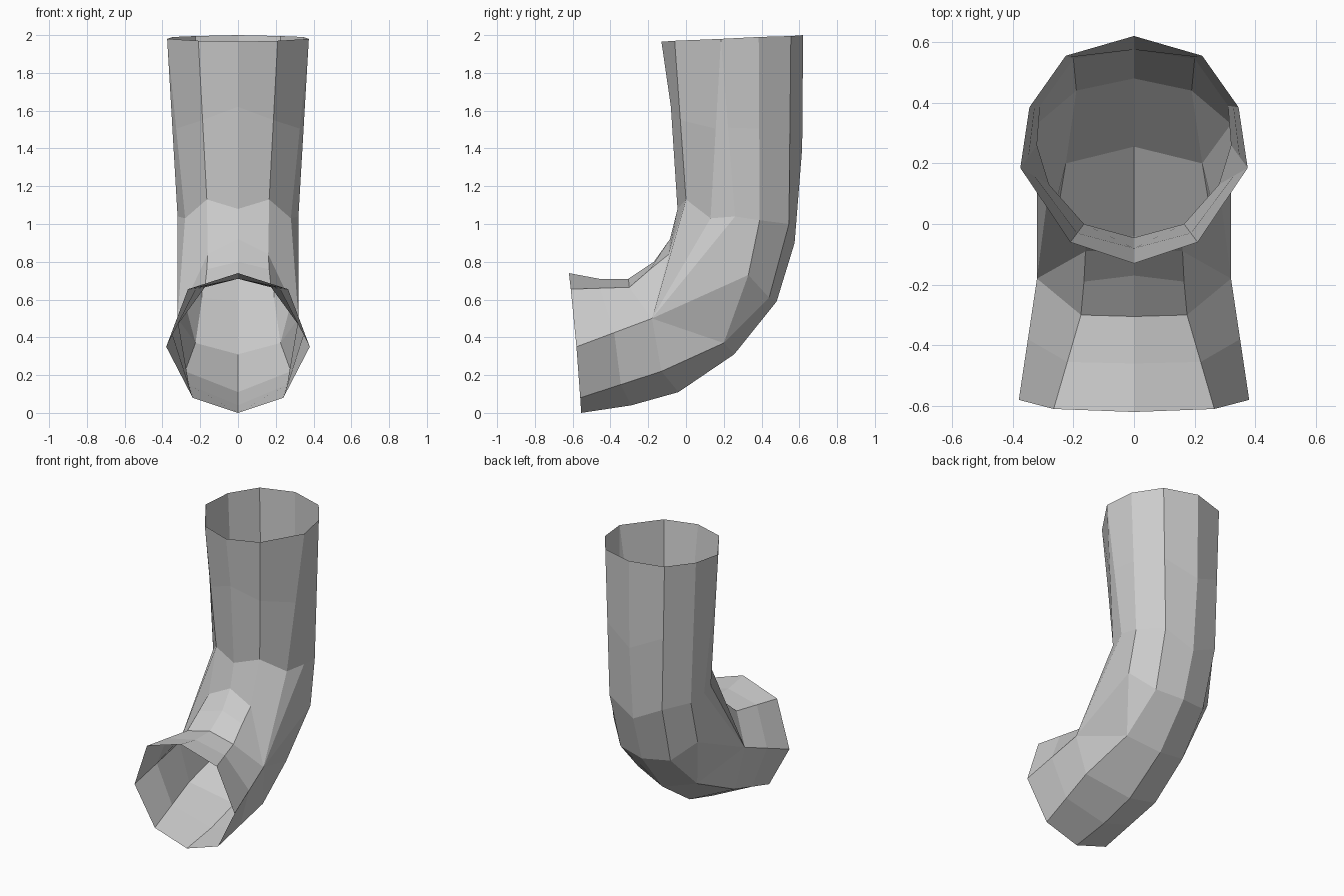
import bpy, bmesh
from mathutils import Vector

if "Cube" in bpy.data.objects:
    bpy.data.objects.remove(bpy.data.objects["Cube"])

# Half cross-sections, inner bend line -> side -> outer bend line.
# None repeats the neighbouring point, so side strips merge where the tube loses sides.
P = (.32, -.18, .5)
top = [(0, -.13, 1.965), (.21, -.06, 1.97), (.375, .185, 1.98), None,
       (.345, .385, 1.99), (.225, .555, 1.995), (0, .62, 2)]
waist = [(0, -.045, 1.08), (.165, 0, 1.13), (.28, .13, 1.03), (.32, .26, 1.04),
         (.31, .39, 1.02), (.2, .545, 1.0), (0, .575, .9)]
bend_a = [(0, -.085, .92), (.16, -.09, .84), P, None,
          (.32, .33, .73), (.19, .44, .61), (0, .48, .59)]
bend_b = [(0, -.17, .8), (.165, -.19, .76), P, None,
          (.225, .2, .37), None, (0, .255, .31)]
bend_c = [(0, -.305, .71), (.175, -.3, .665), P, None,
          (.28, -.13, .22), None, (0, -.04, .11)]
mouth = [(0, -.62, .74), (.265, -.61, .655), (.38, -.58, .35), None,
         (.24, -.56, .08), None, (0, -.555, 0)]


def filled(ring):
    out = []
    for p in ring:
        out.append(Vector(p) if p else out[-1].copy())
    return out


def between(a, b, inner, outer):
    ring = [p.lerp(q, .5) for p, q in zip(a, b)]
    ring[0], ring[-1] = Vector(inner), Vector(outer)
    return ring


top, waist, bend_a, bend_b, bend_c, mouth = map(
    filled, (top, waist, bend_a, bend_b, bend_c, mouth))
rings = [top,
         between(top, waist, (0, -.08, 1.62), (0, .615, 1.4)),
         waist, bend_a, bend_b, bend_c,
         between(bend_c, mouth, (0, -.46, .71), (0, -.29, .04)),
         mouth]

# Skin the half tube, sharing coincident points
bm = bmesh.new()
shared = {}


def vert(p):
    key = tuple(round(c, 4) for c in p)
    if key not in shared:
        shared[key] = bm.verts.new(p)
    return shared[key]


grid = [[vert(p) for p in r] for r in rings]
for a, b in zip(grid, grid[1:]):
    for i in range(len(a) - 1):
        corners = list(dict.fromkeys((a[i], a[i + 1], b[i + 1], b[i])))
        if len(corners) > 2:
            bm.faces.new(corners)

# Mirror to the other side; both ends stay open
geom = bm.verts[:] + bm.edges[:] + bm.faces[:]
bmesh.ops.mirror(bm, geom=geom, axis='X', merge_dist=.001)
bmesh.ops.remove_doubles(bm, verts=bm.verts[:], dist=.001)
bmesh.ops.recalc_face_normals(bm, faces=bm.faces[:])
# Make the outside face outward, judged by the back-most face
back = max(bm.faces, key=lambda f: f.calc_center_median().y)
if back.normal.y < 0:
    bmesh.ops.reverse_faces(bm, faces=bm.faces[:])

mesh = bpy.data.meshes.new("bent_tube")
bm.to_mesh(mesh)
bm.free()
bpy.context.collection.objects.link(bpy.data.objects.new("bent_tube", mesh))
